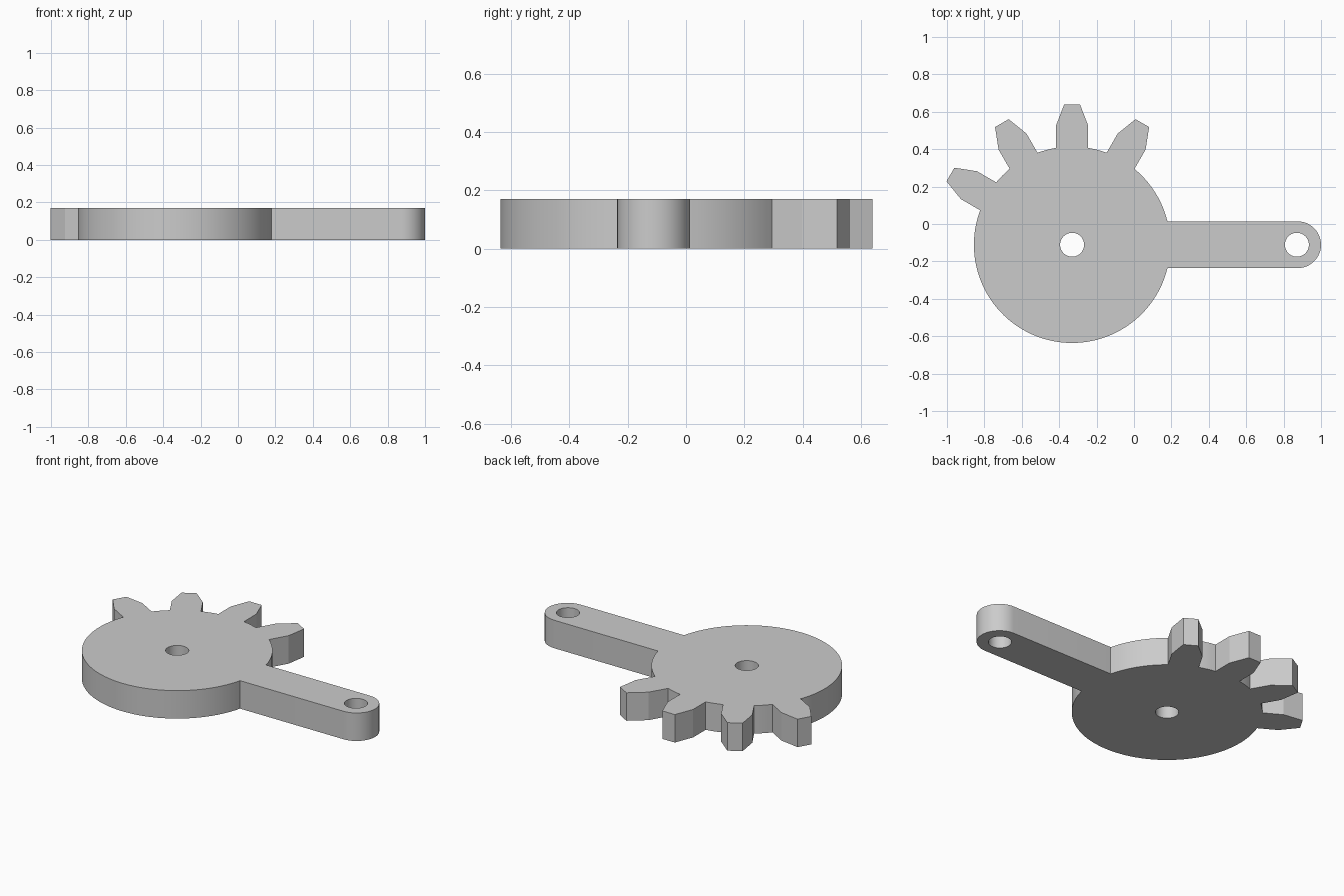
import bpy
import bmesh
from math import sin, cos, asin, atan2, radians, pi
from mathutils import Vector

cube = bpy.data.objects.get("Cube")
if cube:
    bpy.data.objects.remove(cube, do_unlink=True)

THICK = 0.17
HUB = Vector((-0.331, -0.111))
PIVOT = Vector((0.871, -0.111))
ARM_END = Vector((0.875, -0.111))
DISC_R, ARM_R, HOLE_R = 0.525, 0.125, 0.064
TOOTH_ANGLES = [radians(a) for a in (60, 90, 120, 150)]
# Half tooth: distance from hub, half width
TOOTH = [(0.518, 0.086), (0.637, 0.086), (0.751, 0.042)]


def arc(centre, radius, start, end, steps):
    """Points along an arc, both ends included."""
    return [centre + radius * Vector((cos(a), sin(a)))
            for a in (start + (end - start) * i / steps for i in range(steps + 1))]


def tooth(angle):
    """Counterclockwise outline of one tooth."""
    out = Vector((cos(angle), sin(angle)))
    side = Vector((-out.y, out.x))
    right = [HUB + out * d - side * w for d, w in TOOTH]
    left = [HUB + out * d + side * w for d, w in reversed(TOOTH)]
    return right + left


# Outline: rounded arm, plain rim, toothed rim, plain rim back to the arm
join = asin(ARM_R / DISC_R)
half = atan2(TOOTH[0][1], TOOTH[0][0])
outline = arc(ARM_END, ARM_R, -pi / 2, pi / 2, 24)
outline += arc(HUB, DISC_R, join, TOOTH_ANGLES[0] - half, 10)[:-1]
for i, angle in enumerate(TOOTH_ANGLES):
    outline += tooth(angle)
    if i < len(TOOTH_ANGLES) - 1:
        gap = arc(HUB, DISC_R, angle + half, TOOTH_ANGLES[i + 1] - half, 4)
        outline += gap[1:-1]
outline += arc(HUB, DISC_R, TOOTH_ANGLES[-1] + half, 2 * pi - join, 56)[1:]

# Filled flat curve with two holes, extruded to the plate thickness
curve = bpy.data.curves.new("gear_arm", "CURVE")
curve.dimensions = "2D"
curve.fill_mode = "BOTH"
curve.extrude = THICK / 2
holes = [arc(c, HOLE_R, 0, 2 * pi, 40)[:-1] for c in (HUB, PIVOT)]
for points in [outline] + holes:
    spline = curve.splines.new("POLY")
    spline.points.add(len(points) - 1)
    for p, co in zip(spline.points, points):
        p.co = (co.x, co.y, 0, 1)
    spline.use_cyclic_u = True

plate = bpy.data.objects.new("gear_arm", curve)
bpy.context.collection.objects.link(plate)
bpy.ops.object.select_all(action="DESELECT")
plate.select_set(True)
bpy.context.view_layer.objects.active = plate
bpy.ops.object.convert(target="MESH")
plate = bpy.context.object

# Weld the caps to the walls and stand the plate on the floor
bm = bmesh.new()
bm.from_mesh(plate.data)
bmesh.ops.remove_doubles(bm, verts=bm.verts, dist=0.0005)
bmesh.ops.recalc_face_normals(bm, faces=bm.faces)
bmesh.ops.translate(bm, verts=bm.verts, vec=(0, 0, THICK / 2))
bm.to_mesh(plate.data)
bm.free()

# Plain grey finish
grey = bpy.data.materials.new("plain_grey")
grey.use_nodes = True
colour = (0.6, 0.6, 0.6, 1)
grey.diffuse_color = colour
grey.node_tree.nodes["Principled BSDF"].inputs["Base Color"].default_value = colour
plate.data.materials.clear()
plate.data.materials.append(grey)
bpy.ops.object.shade_smooth_by_angle(angle=radians(20))
